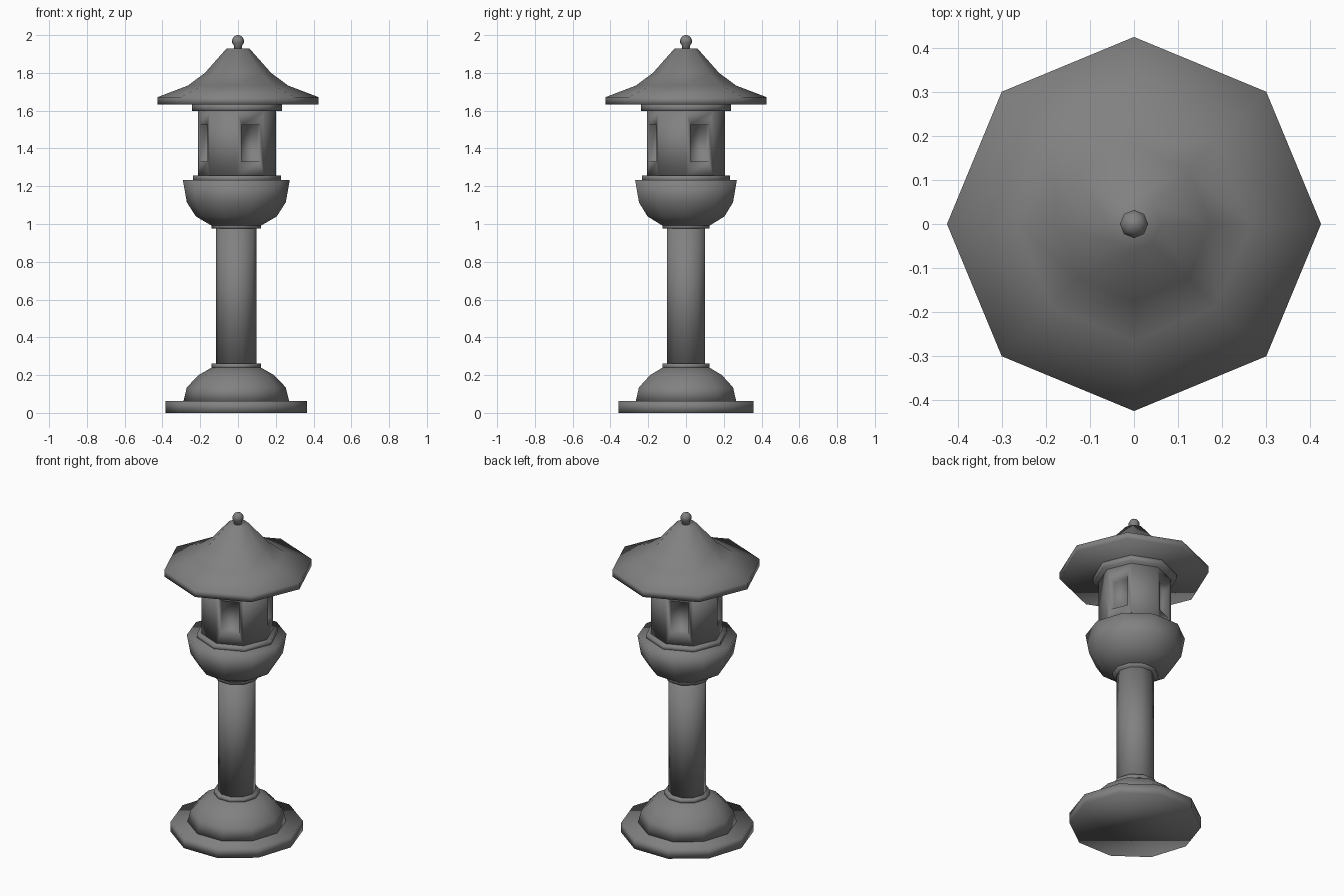
import bpy, bmesh
from math import pi, cos, sin, atan2

if "Cube" in bpy.data.objects:
    bpy.data.objects.remove(bpy.data.objects["Cube"], do_unlink=True)

# Single stone colour
stone = bpy.data.materials.new("grey_stone")
stone.use_nodes = True
colour = (0.22, 0.22, 0.22, 1)
stone.diffuse_color = colour
bsdf = next(n for n in stone.node_tree.nodes if n.type == 'BSDF_PRINCIPLED')
bsdf.inputs["Base Color"].default_value = colour
bsdf.inputs["Roughness"].default_value = 0.9


def turned(name, profile, sides, x=0.0, edit=None):
    """Spin (radius, height) points into a closed, smooth faceted solid."""
    bm = bmesh.new()
    rings = []
    for r, z in profile:
        rings.append([bm.verts.new((r * cos(2 * pi * i / sides),
                                    r * sin(2 * pi * i / sides), z))
                      for i in range(sides)])
    for low, high in zip(rings, rings[1:]):
        for i in range(sides):
            j = (i + 1) % sides
            bm.faces.new((low[i], low[j], high[j], high[i]))
    bm.faces.new(list(reversed(rings[0])))
    bm.faces.new(rings[-1])
    bm.normal_update()
    if edit:
        edit(bm)
    for f in bm.faces:
        f.smooth = True
    mesh = bpy.data.meshes.new(name)
    bm.to_mesh(mesh)
    bm.free()
    mesh.materials.append(stone)
    obj = bpy.data.objects.new(name, mesh)
    obj.location.x = x
    bpy.context.scene.collection.objects.link(obj)
    return obj


def cut_windows(bm):
    """Recess a tall window into every second wall."""
    walls = [f for f in bm.faces if abs(f.normal.z) < 0.1]
    walls.sort(key=lambda f: atan2(f.normal.y, f.normal.x) % (2 * pi))
    panes = walls[::2]
    bmesh.ops.inset_individual(bm, faces=panes, thickness=0.038)
    for f in panes:
        for v in f.verts:
            v.co.z = 1.525 if v.co.z > 1.42 else 1.33
    bm.normal_update()
    pushes = [f.normal * -0.04 for f in panes]
    pockets = bmesh.ops.extrude_discrete_faces(bm, faces=panes)["faces"]
    for f, push in zip(pockets, pushes):
        bmesh.ops.translate(bm, verts=f.verts[:], vec=push)
    bm.normal_update()


# Ten-sided foot and post
LOWER = -0.009
turned("plinth", [(0.375, 0), (0.375, 0.063)], 10, LOWER)
turned("foot_dome", [(0.28, 0.06), (0.262, 0.135), (0.2, 0.2), (0.125, 0.243)], 10, LOWER)
turned("foot_collar", [(0.13, 0.235), (0.13, 0.262)], 10, LOWER)
turned("post", [(0.107, 0.25), (0.107, 0.99)], 10, LOWER)

# Bowl carrying the lamp chamber
turned("bowl_collar", [(0.13, 0.977), (0.13, 1.0)], 10, LOWER)
turned("bowl", [(0.12, 0.985), (0.214, 1.04), (0.262, 1.115), (0.283, 1.233)], 10, LOWER)

# Eight-sided lamp chamber
UPPER = -0.005
turned("chamber_sill", [(0.233, 1.225), (0.233, 1.257)], 8, UPPER)
turned("lamp_chamber", [(0.206, 1.25), (0.206, 1.6)], 8, UPPER, cut_windows)
turned("chamber_cornice", [(0.238, 1.597), (0.238, 1.636)], 8, UPPER)

# Flared roof with a ball on top
turned("roof", [(0.425, 1.632), (0.425, 1.672), (0.265, 1.733),
                (0.175, 1.8), (0.06, 1.93)], 8)
turned("finial", [(0.022, 1.925), (0.022, 1.945), (0.031, 1.958), (0.032, 1.975),
                  (0.022, 1.992), (0.006, 2.0)], 8)
